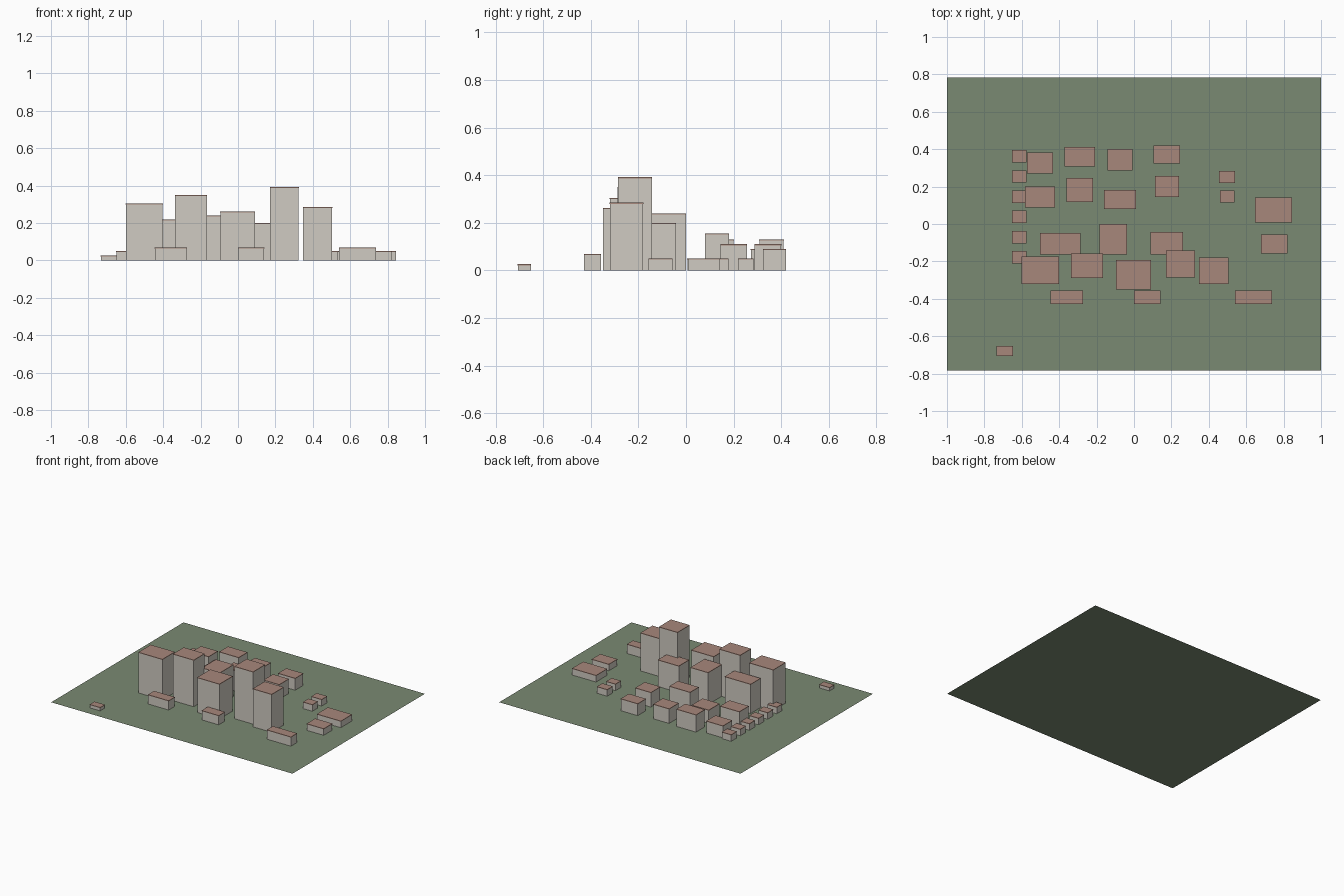
import bpy
import bmesh
from mathutils import Matrix, Vector

default_cube = bpy.data.objects.get("Cube")
if default_cube:
    bpy.data.objects.remove(default_cube, do_unlink=True)


def make_material(name, colour):
    mat = bpy.data.materials.new(name)
    mat.use_nodes = True
    mat.diffuse_color = (*colour, 1)
    mat.node_tree.nodes["Principled BSDF"].inputs["Base Color"].default_value = (*colour, 1)
    return mat


GRASS = make_material("grass green", (0.195, 0.254, 0.168))
WALL = make_material("warm grey wall", (0.63, 0.595, 0.54))
ROOF = make_material("clay brown roof", (0.39, 0.245, 0.198))

ROOF_THICKNESS = 0.005
OVERHANG = 0.002


def finish(name, bm, materials):
    mesh = bpy.data.meshes.new(name)
    bm.to_mesh(mesh)
    bm.free()
    for mat in materials:
        mesh.materials.append(mat)
    obj = bpy.data.objects.new(name, mesh)
    bpy.context.collection.objects.link(obj)
    return obj


def add_box(bm, centre, size):
    matrix = Matrix.Translation(centre) @ Matrix.Diagonal((*size, 1))
    verts = bmesh.ops.create_cube(bm, size=1, matrix=matrix)["verts"]
    return list({face for vert in verts for face in vert.link_faces})


def building(name, x0, x1, y0, y1, height):
    """Open-ended wall box capped by a thin roof slab."""
    bm = bmesh.new()
    x, y = (x0 + x1) / 2, (y0 + y1) / 2
    wide, deep = x1 - x0, y1 - y0
    wall_top = height - ROOF_THICKNESS
    walls = add_box(bm, Vector((x, y, wall_top / 2)), (wide, deep, wall_top))
    caps = [f for f in walls if abs(f.normal.z) > 0.5]
    bmesh.ops.delete(bm, geom=caps, context="FACES_ONLY")
    slab = add_box(bm, Vector((x, y, height - ROOF_THICKNESS / 2)),
                   (wide + OVERHANG, deep + OVERHANG, ROOF_THICKNESS))
    for face in slab:
        face.material_index = 1
    finish(name, bm, (WALL, ROOF))


def group(name, plots):
    for number, plot in enumerate(plots, 1):
        building(f"{name}_{number}", *plot)


# Flat ground sheet
ground = bmesh.new()
bmesh.ops.create_grid(ground, x_segments=1, y_segments=1, size=1,
                      matrix=Matrix.Diagonal((1, 0.783, 1, 1)))
finish("ground", ground, (GRASS,))

# Each plot: left edge, right edge, front edge, back edge, height
group("front_tower", [
    (-0.60, -0.403, -0.32, -0.175, 0.305),
    (-0.337, -0.166, -0.287, -0.16, 0.35),
    (-0.094, 0.09, -0.348, -0.193, 0.262),
    (0.171, 0.324, -0.285, -0.143, 0.392),
    (0.348, 0.503, -0.32, -0.18, 0.285),
])
group("middle_tower", [
    (-0.502, -0.288, -0.163, -0.048, 0.22),
    (-0.183, -0.039, -0.163, 0, 0.24),
    (0.09, 0.262, -0.163, -0.043, 0.20),
])
group("midrise_block", [
    (-0.582, -0.424, 0.09, 0.20, 0.13),
    (-0.36, -0.22, 0.118, 0.245, 0.10),
    (-0.16, 0.01, 0.08, 0.18, 0.155),
    (0.112, 0.24, 0.145, 0.256, 0.11),
])
group("back_block", [
    (-0.572, -0.435, 0.272, 0.38, 0.09),
    (-0.37, -0.21, 0.308, 0.41, 0.13),
    (-0.14, -0.01, 0.288, 0.40, 0.11),
    (0.106, 0.246, 0.325, 0.42, 0.09),
])

# Row of low street-front halls
for number, (x0, x1) in enumerate([(-0.445, -0.275), (0, 0.14), (0.54, 0.738)], 1):
    building(f"street_hall_{number}", x0, x1, -0.428, -0.357, 0.07)

# Low sheds on the left side
group("low_shed", [
    (0.68, 0.82, -0.157, -0.057, 0.05),
    (0.648, 0.845, 0.01, 0.14, 0.05),
    (0.455, 0.539, 0.22, 0.283, 0.05),
    (0.46, 0.535, 0.115, 0.178, 0.05),
])

# Evenly spaced row of small houses on the right side
for number in range(6):
    y = -0.178 + number * 0.108
    building(f"row_house_{number + 1}", -0.65, -0.575, y - 0.032, y + 0.032, 0.05)

# Lone hut near the front corner
building("lone_hut", -0.733, -0.648, -0.706, -0.652, 0.026)
